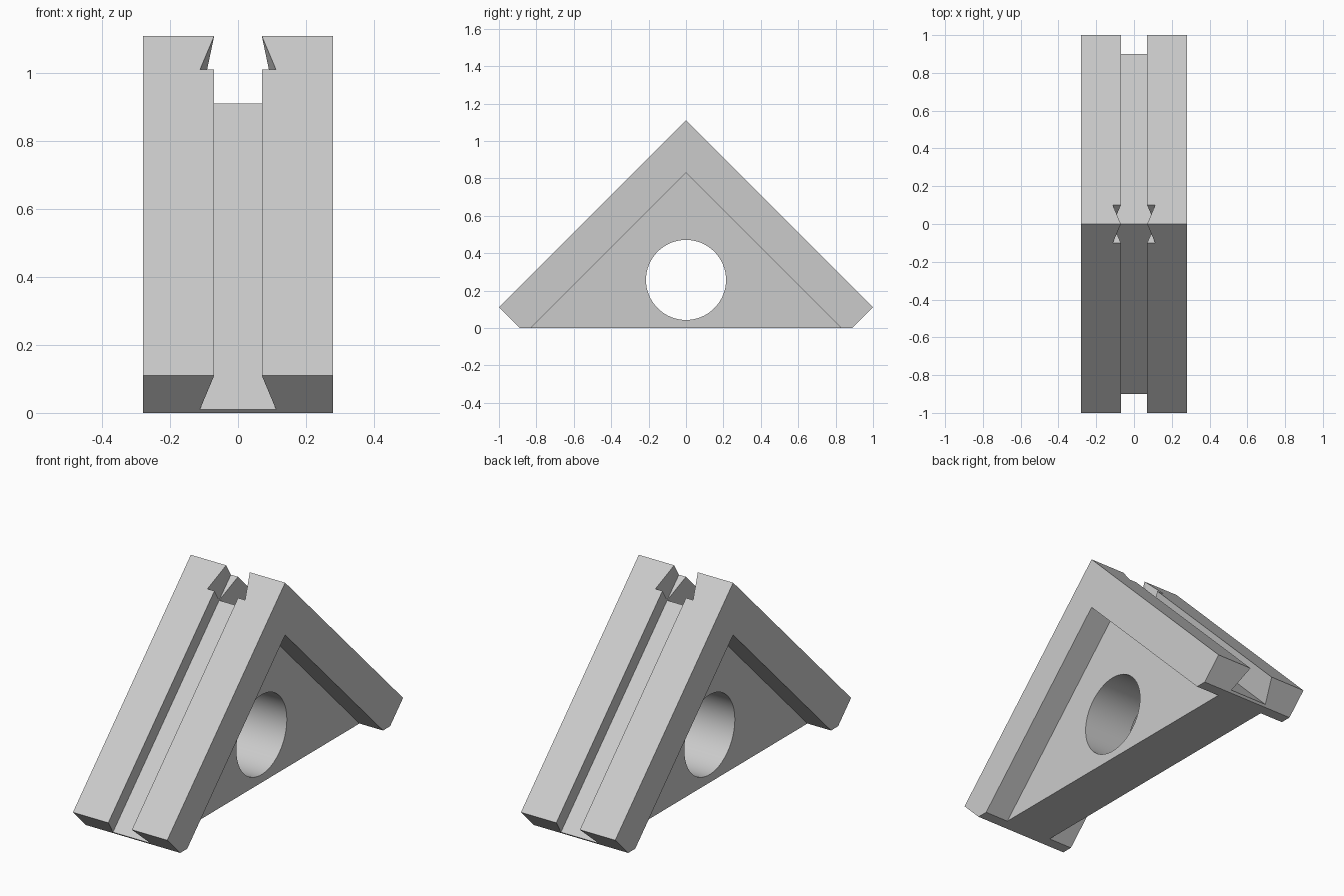
import bpy, bmesh
from math import pi
from mathutils import Matrix, Vector

cube = bpy.data.objects.get("Cube")
if cube:
    bpy.data.objects.remove(cube, do_unlink=True)

APEX = 1.11          # ridge height
HALF_WIDTH = 0.28    # outer rails
WEB_HALF = 0.14      # inner web

grey = bpy.data.materials.new("light_grey")
grey.use_nodes = True
colour = (0.6, 0.6, 0.6, 1)
grey.diffuse_color = colour
grey.node_tree.nodes["Principled BSDF"].inputs["Base Color"].default_value = colour


def prism(name, points, sweep):
    """Close a flat polygon into a solid by sweeping it."""
    bm = bmesh.new()
    face = bm.faces.new([bm.verts.new(p) for p in points])
    new = bmesh.ops.extrude_face_region(bm, geom=[face], use_keep_orig=True)["geom"]
    bmesh.ops.translate(bm, vec=sweep, verts=[g for g in new if isinstance(g, bmesh.types.BMVert)])
    bmesh.ops.recalc_face_normals(bm, faces=bm.faces)
    return to_object(name, bm)


def to_object(name, bm):
    mesh = bpy.data.meshes.new(name)
    bm.to_mesh(mesh)
    bm.free()
    mesh.materials.append(grey)
    obj = bpy.data.objects.new(name, mesh)
    bpy.context.collection.objects.link(obj)
    return obj


def side_profile(name, yz, half):
    return prism(name, [(-half, y, z) for y, z in yz], Vector((2 * half, 0, 0)))


def combine(target, tool, operation):
    mod = target.modifiers.new(operation.lower(), 'BOOLEAN')
    mod.operation, mod.solver, mod.object = operation, 'EXACT', tool
    bpy.context.view_layer.objects.active = target
    bpy.ops.object.modifier_apply(modifier=mod.name)
    bpy.data.objects.remove(tool, do_unlink=True)


# Two sloping rails meeting at the ridge
half_band = [(0.83, 0), (0.89, 0), (1, 0.11)]
band = [(-y, z) for y, z in reversed(half_band)] + [(0, 0.83)] + half_band + [(0, APEX)]
block = side_profile("dovetail_block", band, HALF_WIDTH)

# Triangular web, let slightly into the rails
web = side_profile("web", [(-0.86, 0), (0.86, 0), (0, 0.86)], WEB_HALF)
combine(block, web, 'UNION')

# Round hole through the web
bm = bmesh.new()
bmesh.ops.create_cone(bm, cap_ends=True, segments=64, radius1=0.214, radius2=0.214, depth=1,
                      matrix=Matrix.Translation((0, 0, 0.257)) @ Matrix.Rotation(pi / 2, 4, 'Y'))
combine(block, to_object("hole_cutter", bm), 'DIFFERENCE')

# Dovetail grooves, each running the full slope and out past the ridge
for side in (-1, 1):
    normal = Vector((0, side, 1)).normalized()
    along = Vector((0, side, -1)).normalized()
    start = Vector((0, 0, APEX)) - along * 0.5
    section = [(-0.112, -0.141), (0.112, -0.141), (0.058, 0.04), (-0.058, 0.04)]
    points = [start + Vector((x, 0, 0)) + normal * n for x, n in section]
    combine(block, prism("groove_cutter", points, along * 2.4), 'DIFFERENCE')

# Smooth only the hole wall
bpy.ops.object.select_all(action='DESELECT')
block.select_set(True)
bpy.context.view_layer.objects.active = block
bpy.ops.object.shade_smooth_by_angle(angle=pi / 9)
